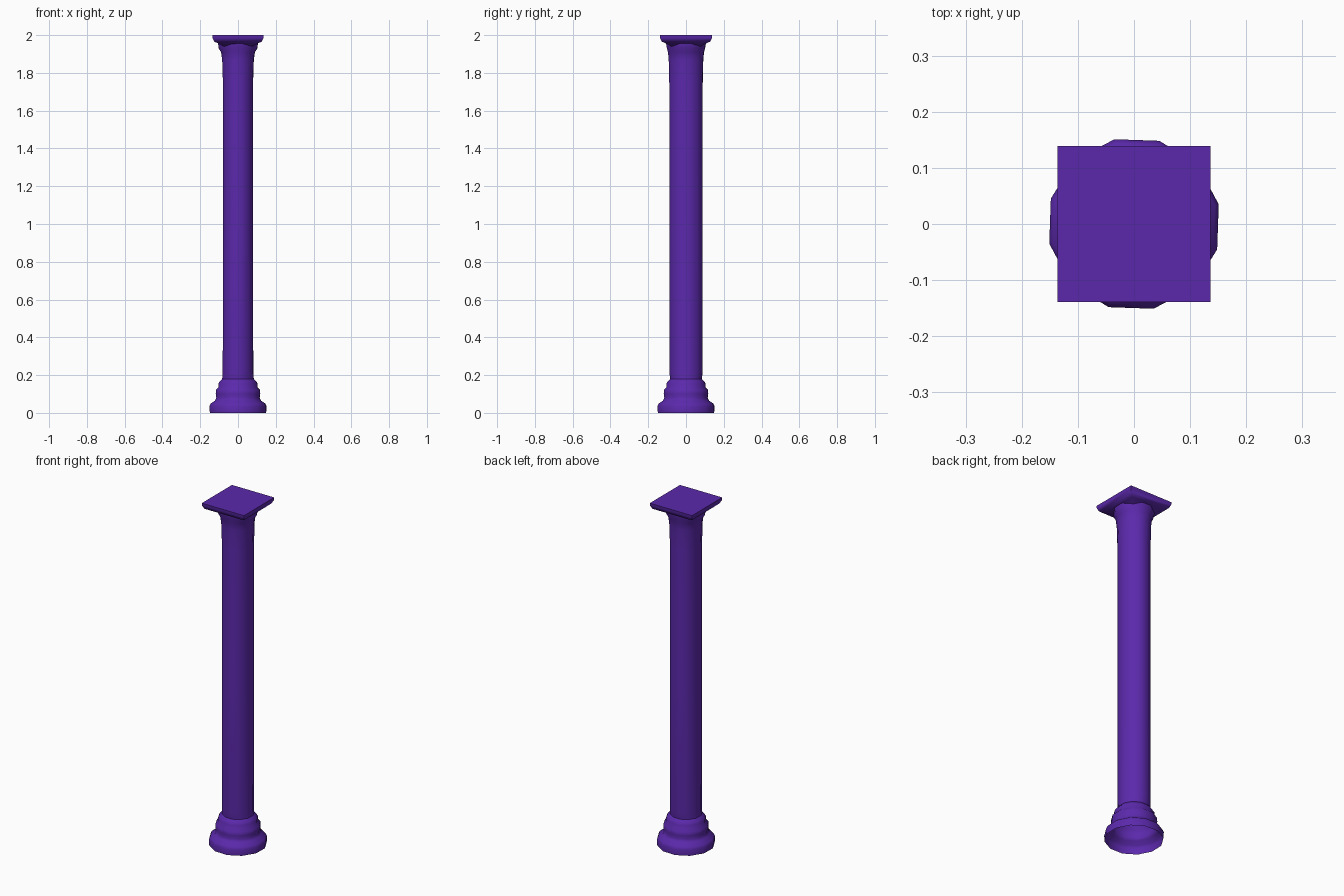
import bpy, bmesh, math

if "Cube" in bpy.data.objects:
    bpy.data.objects.remove(bpy.data.objects["Cube"])

mat = bpy.data.materials.new("purple")
mat.diffuse_color = (0.105, 0.022, 0.41, 1)
mat.use_nodes = True
mat.node_tree.nodes["Principled BSDF"].inputs["Base Color"].default_value = mat.diffuse_color
SIDES = 12
TURN = math.radians(13)


def finish(name, bm, angle):
    bmesh.ops.recalc_face_normals(bm, faces=bm.faces)
    me = bpy.data.meshes.new(name)
    bm.to_mesh(me)
    bm.free()
    ob = bpy.data.objects.new(name, me)
    bpy.context.collection.objects.link(ob)
    me.materials.append(mat)
    bpy.ops.object.select_all(action='DESELECT')
    ob.select_set(True)
    bpy.context.view_layer.objects.active = ob
    bpy.ops.object.shade_smooth_by_angle(angle=math.radians(angle))


def lathe(name, profile):
    # profile: (x radius, y radius, z); open at both ends
    bm = bmesh.new()
    rings = []
    for rx, ry, z in profile:
        rings.append([bm.verts.new((rx * math.cos(TURN + i * math.tau / SIDES),
                                    ry * math.sin(TURN + i * math.tau / SIDES), z))
                      for i in range(SIDES)])
    for a, b in zip(rings, rings[1:]):
        for i in range(SIDES):
            j = (i + 1) % SIDES
            bm.faces.new((a[i], a[j], b[j], b[i]))
    finish(name, bm, 80)


# moulded base, hollow underneath
base = [(0.153, 0), (0.155, 0.035), (0.148, 0.05), (0.125, 0.065), (0.118, 0.08),
        (0.121, 0.10), (0.120, 0.122), (0.107, 0.135), (0.107, 0.155),
        (0.098, 0.168), (0.086, 0.18)]
lathe("base", [(r, r, z) for r, z in base])

# plain shaft with flared neck
lathe("shaft", [(0.086, 0.086, 0.18), (0.083, 0.091, 0.22), (0.082, 0.091, 1.0),
                (0.082, 0.091, 1.75), (0.086, 0.094, 1.87), (0.092, 0.098, 1.91),
                (0.106, 0.104, 1.93), (0.108, 0.108, 1.955)])

# square capital: slab, tapering underneath to the neck
bm = bmesh.new()
rings = []
for h, z in [(0.075, 1.94), (0.105, 1.956), (0.126, 1.966), (0.135, 1.985), (0.136, 2.0)]:
    rings.append([bm.verts.new((sx * h, sy * h * 1.02, z))
                  for sx, sy in ((-1, -1), (1, -1), (1, 1), (-1, 1))])
for a, b in zip(rings, rings[1:]):
    for i in range(4):
        j = (i + 1) % 4
        bm.faces.new((a[i], a[j], b[j], b[i]))
bm.faces.new(rings[-1])
finish("capital", bm, 60)
